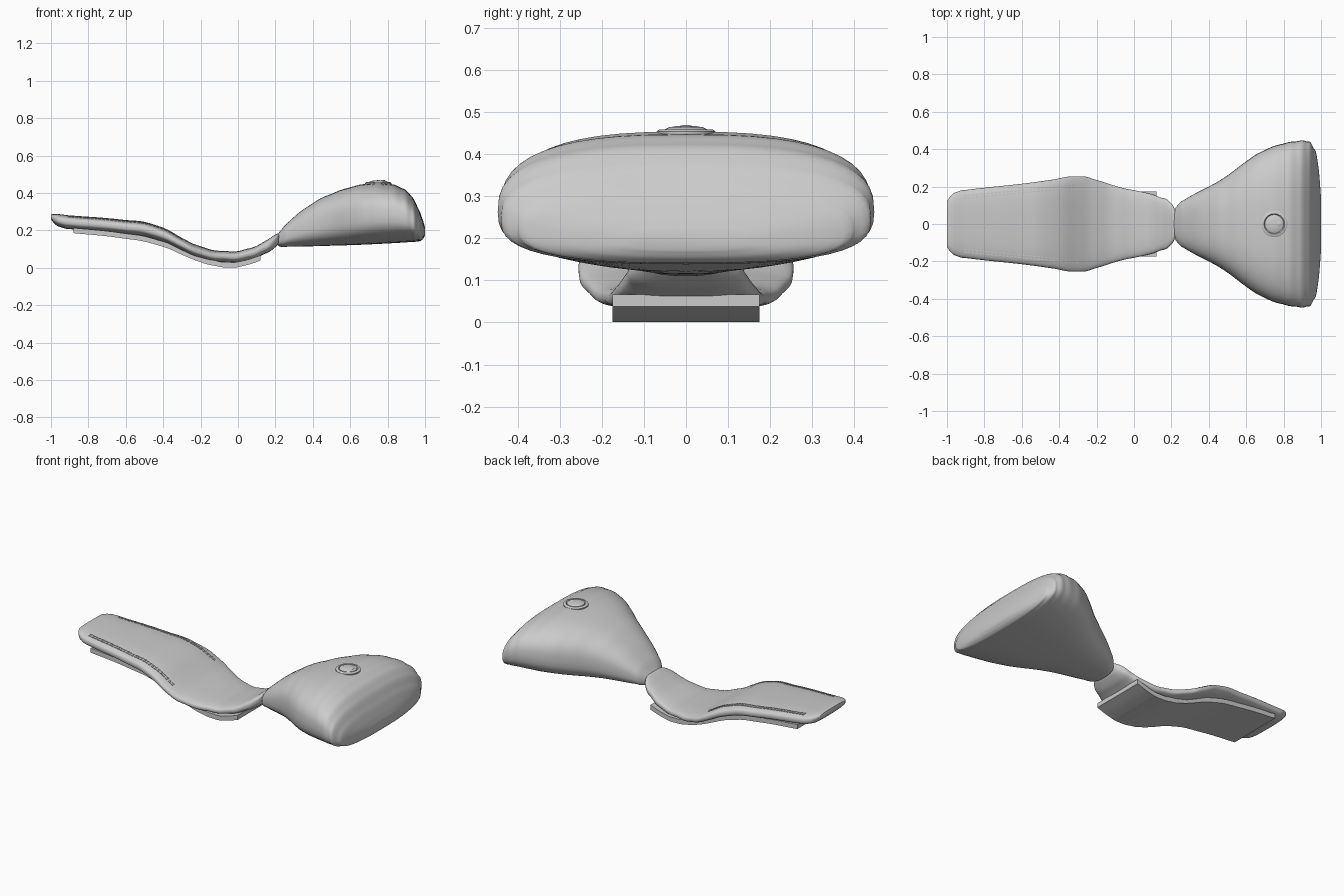
import bpy
import bmesh
import math
from mathutils import Vector

old = bpy.data.objects.get("Cube")
if old:
    bpy.data.objects.remove(old, do_unlink=True)

grey = bpy.data.materials.new("light grey")
grey.use_nodes = True
COLOUR = (0.6, 0.6, 0.6, 1)
grey.diffuse_color = COLOUR
grey.node_tree.nodes["Principled BSDF"].inputs["Base Color"].default_value = COLOUR


def finish(bm, name, angle=40):
    """Turn a bmesh into a named, smooth-shaded grey object."""
    bmesh.ops.recalc_face_normals(bm, faces=bm.faces)
    mesh = bpy.data.meshes.new(name)
    bm.to_mesh(mesh)
    bm.free()
    mesh.materials.append(grey)
    obj = bpy.data.objects.new(name, mesh)
    bpy.context.collection.objects.link(obj)
    bpy.ops.object.select_all(action='DESELECT')
    bpy.context.view_layer.objects.active = obj
    obj.select_set(True)
    bpy.ops.object.shade_smooth_by_angle(angle=math.radians(angle))
    return obj


def sample(stations, x):
    """Smoothly interpolate a station table at x."""
    last = len(stations) - 1
    i = 0
    while i < last - 1 and x > stations[i + 1][0]:
        i += 1

    def slope(k, c):
        a, b = stations[max(k - 1, 0)], stations[min(k + 1, last)]
        return (b[c] - a[c]) / (b[0] - a[0])

    p, q = stations[i], stations[i + 1]
    h = q[0] - p[0]
    t = (x - p[0]) / h
    values = []
    for c in range(1, len(p)):
        a = p[c] + t * h * slope(i, c)
        b = q[c] - (1 - t) * h * slope(i + 1, c)
        w = t * t * (3 - 2 * t)
        values.append(a * (1 - w) + b * w)
    return values


def stops(stations, steps):
    xs = [p[0] + (q[0] - p[0]) * k / steps
          for p, q in zip(stations, stations[1:]) for k in range(steps)]
    return xs + [stations[-1][0]]


def loft(name, xs, section, angle=40):
    """Bridge cross-sections along x and close both ends."""
    bm = bmesh.new()
    rings = [[bm.verts.new((x, y, z)) for y, z in section(x)] for x in xs]
    n = len(rings[0])
    for a, b in zip(rings, rings[1:]):
        for i in range(n):
            j = (i + 1) % n
            bm.faces.new((a[i], a[j], b[j], b[i]))
    bm.faces.new(rings[0])
    bm.faces.new(rings[-1])
    return finish(bm, name, angle)


def cushion(name, stations, power, middle):
    """Soft body with superellipse cross-sections."""
    def section(x):
        half, low, high = sample(stations, x)
        mid = low + (high - low) * middle
        ring = []
        for k in range(48):
            c, s = math.cos(k * math.tau / 48), math.sin(k * math.tau / 48)
            y = half * math.copysign(abs(c) ** (2 / power), c)
            rise = abs(s) ** (2 / power)
            ring.append((y, mid + rise * ((high - mid) if s > 0 else (low - mid))))
        return ring
    return loft(name, stops(stations, 5), section)


# Long pad: x, half width, bottom, top
PAD = [(-1, .12, .26, .285), (-.98, .15, .235, .288), (-.95, .17, .218, .286),
       (-.9, .182, .207, .28), (-.6, .215, .178, .255), (-.43, .238, .145, .225),
       (-.3, .255, .09, .16), (-.2, .235, .05, .115), (-.07, .195, .03, .09),
       (.05, .17, .04, .102), (.14, .142, .073, .14), (.2, .11, .11, .178),
       (.225, .06, .14, .185)]
cushion("long_pad", PAD, 3, .5)

# Wide saddle with a steep rear
SADDLE = [(.21, .06, .125, .178), (.225, .09, .113, .195), (.27, .13, .113, .245),
          (.4, .2, .115, .345), (.5, .26, .118, .395), (.6, .335, .121, .43),
          (.7, .395, .125, .449), (.8, .43, .13, .448), (.87, .442, .134, .428),
          (.925, .44, .138, .385), (.96, .405, .141, .325), (.985, .31, .15, .265),
          (1, .14, .172, .215)]
cushion("wide_saddle", SADDLE, 2.7, .46)

# Curved mounting plate: x, underside
PLATE = [(-.88, .185), (-.6, .155), (-.42, .118), (-.3, .07), (-.2, .03),
         (-.12, .01), (-.05, .002), (.02, .008), (.12, .038)]


def plate_section(x):
    low = sample(PLATE, x)[0]
    return [(-.175, low), (.175, low), (.175, low + .028), (-.175, low + .028)]


loft("mounting_plate", stops(PLATE, 5), plate_section, 30)


# Button on the saddle, turned from a radius and height profile
def lathe(name, profile, centre, sides=40):
    bm = bmesh.new()
    rings = []
    for r, z in profile:
        rings.append([bm.verts.new(Vector(centre) + Vector((
            r * math.cos(k * math.tau / sides),
            r * math.sin(k * math.tau / sides), z))) for k in range(sides)])
    for a, b in zip(rings, rings[1:]):
        for i in range(sides):
            j = (i + 1) % sides
            bm.faces.new((a[i], a[j], b[j], b[i]))
    bm.faces.new(rings[0])
    bm.faces.new(rings[-1])
    return finish(bm, name)


lathe("button_rim", [(.06, -.015), (.07, 0), (.07, .007), (.063, .012),
                     (.055, .012), (.05, .006)], (.75, 0, .447))
lathe("button_dome", [(.05, -.01), (.05, .012), (.04, .017), (.02, .02),
                      (.005, .021)], (.75, 0, .447))
lathe("button_stud", [(.014, -.005), (.014, .002), (.008, .005)], (.775, 0, .464), 16)


# Twin rows of stitches along both edges of the long pad
def pad_top(x, y):
    half, low, high = sample(PAD, x)
    mid = (low + high) / 2
    return mid + (high - mid) * (1 - min(abs(y) / half, 1) ** 3) ** (1 / 3)


bm = bmesh.new()
for side in (-1, 1):
    for inset in (0, .014):
        for k in range(30):
            ends = []
            for t in (k / 30, (k + .65) / 30):
                x = -.91 + .62 * t
                y = side * (.15 + .06 * t - inset)
                ends.append(Vector((x, y, pad_top(x, y))))
            corners = []
            for p in ends:
                for dy, dz in ((-.003, -.004), (.003, -.004), (.003, .003), (-.003, .003)):
                    corners.append(bm.verts.new(p + Vector((0, dy, dz))))
            a, b = corners[:4], corners[4:]
            bm.faces.new(a)
            bm.faces.new(b)
            for i in range(4):
                j = (i + 1) % 4
                bm.faces.new((a[i], a[j], b[j], b[i]))
finish(bm, "pad_stitches", 30)
